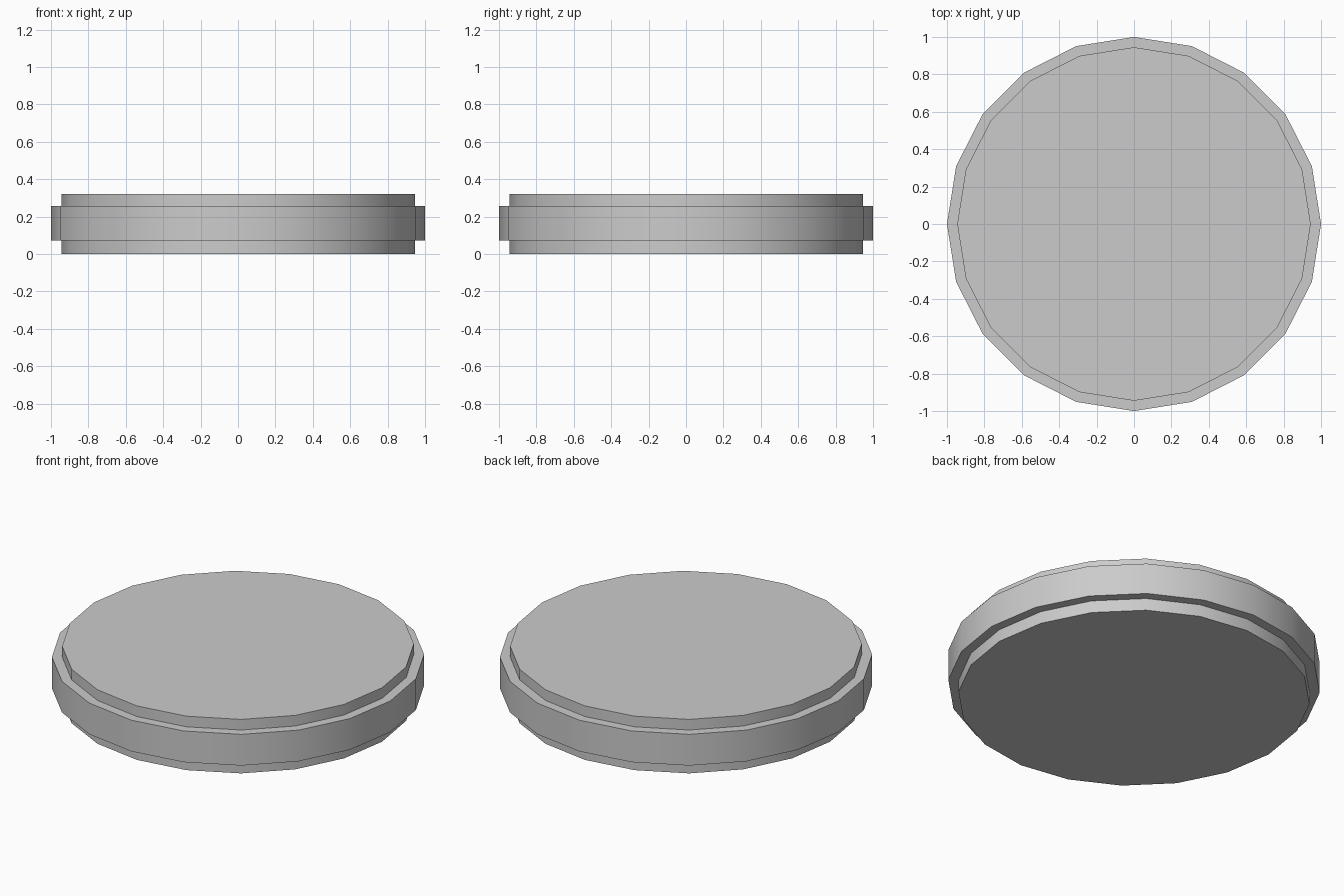
import bpy, bmesh, math

if "Cube" in bpy.data.objects:
    bpy.data.objects.remove(bpy.data.objects["Cube"])

SIDES = 20
# Stepped disc outline (radius, height), bottom to top
PROFILE = [(0.945, 0.0), (0.945, 0.072), (1.0, 0.072),
           (1.0, 0.257), (0.945, 0.257), (0.945, 0.32)]

bm = bmesh.new()
rings = [[bm.verts.new((r * math.cos(a), r * math.sin(a), z))
          for a in (i * math.tau / SIDES for i in range(SIDES))]
         for r, z in PROFILE]

# Walls and ledges between neighbouring rings
for low, high in zip(rings, rings[1:]):
    for i in range(SIDES):
        j = (i + 1) % SIDES
        bm.faces.new((low[i], low[j], high[j], high[i]))

# Flat bottom and top
bm.faces.new(rings[0][::-1])
bm.faces.new(rings[-1])

mesh = bpy.data.meshes.new("stepped_disc")
bm.to_mesh(mesh)
bm.free()
disc = bpy.data.objects.new("stepped_disc", mesh)
bpy.context.collection.objects.link(disc)

# Rounded wall shading with crisp steps
bpy.context.view_layer.objects.active = disc
disc.select_set(True)
bpy.ops.object.shade_smooth_by_angle(angle=math.radians(30))
